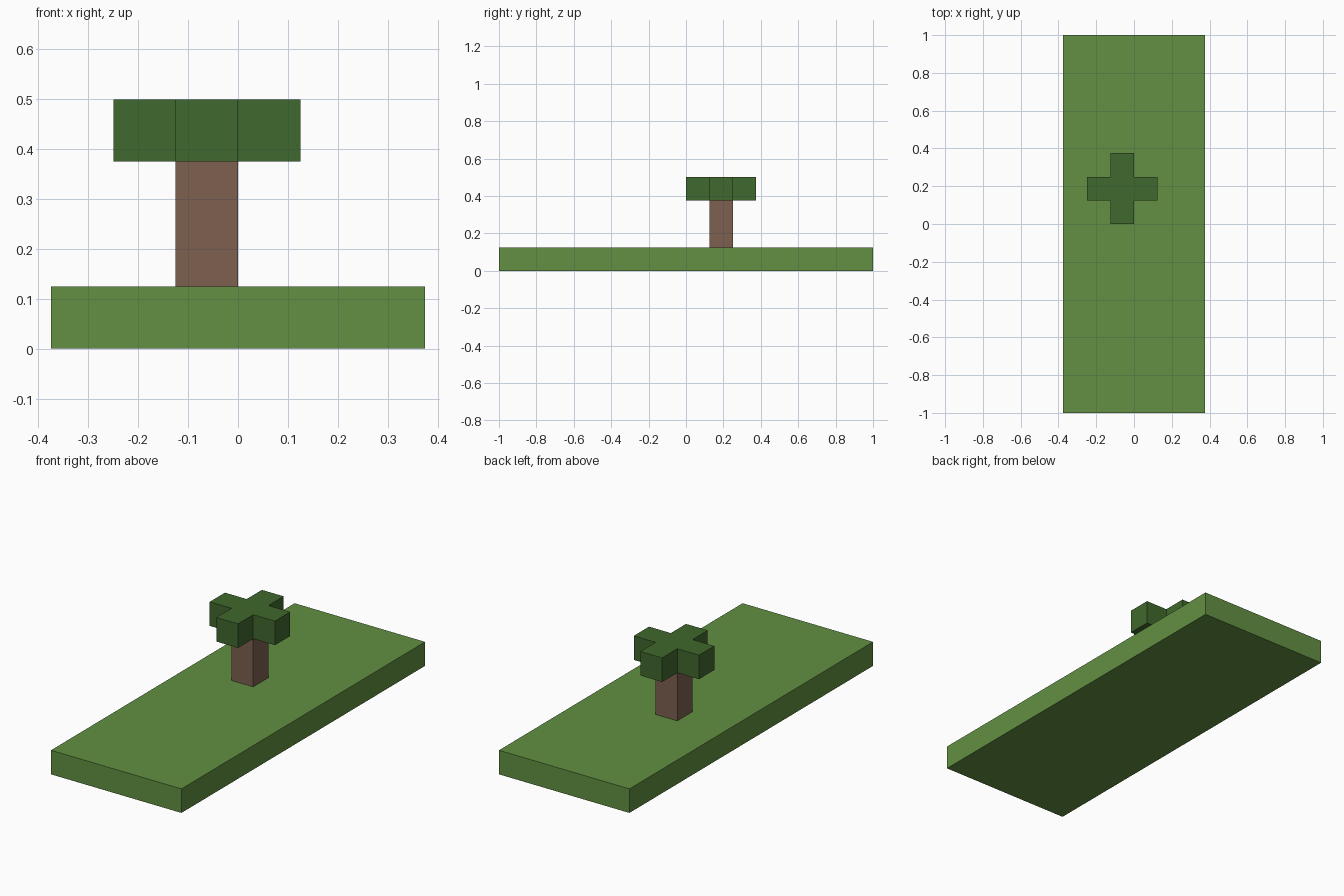
import bpy
import bmesh
from mathutils import Vector

cube = bpy.data.objects.get("Cube")
if cube:
    bpy.data.objects.remove(cube, do_unlink=True)

UNIT = 0.125                                  # one block of the grid
TREE = Vector((-UNIT / 2, UNIT * 1.5, 0))     # centre of the tree


def make_material(name, colour):
    mat = bpy.data.materials.new(name)
    mat.use_nodes = True
    mat.diffuse_color = (*colour, 1)
    mat.node_tree.nodes["Principled BSDF"].inputs["Base Color"].default_value = (*colour, 1)
    return mat


def make_prism(name, outline, bottom, height, mat, centre=Vector()):
    """Extrude a flat outline straight up into a closed solid."""
    bm = bmesh.new()
    base = bm.faces.new([bm.verts.new((x, y, 0)) for x, y in outline])
    top = bmesh.ops.extrude_face_region(bm, geom=[base], use_keep_orig=True)["geom"]
    bmesh.ops.translate(bm, vec=(0, 0, height),
                        verts=[v for v in top if isinstance(v, bmesh.types.BMVert)])
    bmesh.ops.recalc_face_normals(bm, faces=bm.faces)
    mesh = bpy.data.meshes.new(name)
    bm.to_mesh(mesh)
    bm.free()
    mesh.materials.append(mat)
    obj = bpy.data.objects.new(name, mesh)
    obj.location = centre + Vector((0, 0, bottom))
    bpy.context.collection.objects.link(obj)
    return obj


def rectangle(half_x, half_y):
    return [(-half_x, -half_y), (half_x, -half_y), (half_x, half_y), (-half_x, half_y)]


def cross(inner, outer):
    # One arm's three corners, turned through four quarter turns
    points = []
    arm = [(outer, -inner), (outer, inner), (inner, inner)]
    for _ in range(4):
        points += arm
        arm = [(-y, x) for x, y in arm]
    return points


grass = make_material("grass green", (0.122, 0.279, 0.054))
leaf = make_material("leaf green", (0.051, 0.138, 0.026))
bark = make_material("bark brown", (0.205, 0.117, 0.080))

# Ground slab, square trunk and plus-shaped crown
make_prism("ground", rectangle(3 * UNIT, 8 * UNIT), 0, UNIT, grass)
make_prism("trunk", rectangle(UNIT / 2, UNIT / 2), UNIT, 2 * UNIT, bark, TREE)
make_prism("crown", cross(UNIT / 2, 1.5 * UNIT), 3 * UNIT, UNIT, leaf, TREE)
